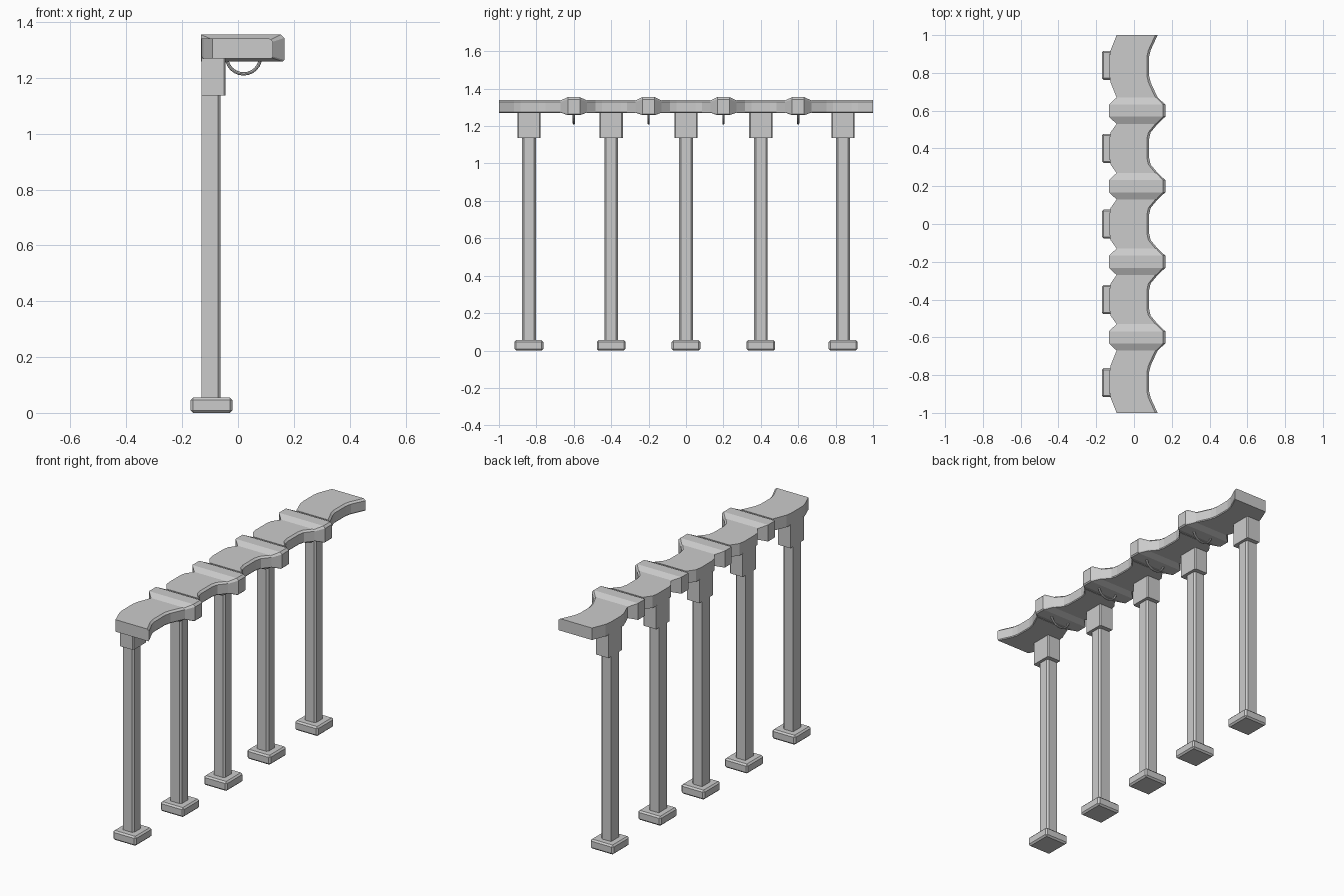
import bpy, bmesh, math

if "Cube" in bpy.data.objects:
    bpy.data.objects.remove(bpy.data.objects["Cube"])

POSTS = [-0.84, -0.4, 0, 0.4, 0.84]
CAPS = [-0.6, -0.2, 0.2, 0.6]


def finish(name, bm):
    bmesh.ops.recalc_face_normals(bm, faces=bm.faces)
    me = bpy.data.meshes.new(name)
    bm.to_mesh(me)
    bm.free()
    ob = bpy.data.objects.new(name, me)
    bpy.context.collection.objects.link(ob)
    return ob


def loft(name, sections):
    """Skin closed rings of equal length and cap both ends."""
    bm = bmesh.new()
    rings = [[bm.verts.new(p) for p in s] for s in sections]
    n = len(rings[0])
    for a, b in zip(rings, rings[1:]):
        for i in range(n):
            bm.faces.new((a[i], a[(i + 1) % n], b[(i + 1) % n], b[i]))
    bm.faces.new(rings[0])
    bm.faces.new(rings[-1])
    return finish(name, bm)


def box(name, x0, x1, y0, y1, z0, z1, pick=None, width=0.01):
    """Box with bevelled edges; pick chooses which edges are bevelled."""
    bm = bmesh.new()
    bmesh.ops.create_cube(bm, size=1)
    for v in bm.verts:
        v.co = (x1 if v.co.x > 0 else x0, y1 if v.co.y > 0 else y0, z1 if v.co.z > 0 else z0)
    edges = [e for e in bm.edges if pick is None or pick(*e.verts)]
    bmesh.ops.bevel(bm, geom=edges, offset=width, segments=1, affect='EDGES', profile=0.5)
    return finish(name, bm)


for y in POSTS:
    # foot plate, post with chamfered inner edges, top bracket
    box("foot", -0.17, -0.02, y - 0.077, y + 0.077, 0, 0.055, width=0.009)
    inner = lambda a, b: a.co.x > -0.08 and b.co.x > -0.08 and abs(a.co.z - b.co.z) > 0.01
    box("post", -0.13, -0.062, y - 0.037, y + 0.037, 0.04, 1.16, inner, 0.01)
    box("bracket", -0.13, -0.045, y - 0.062, y + 0.062, 1.137, 1.275, inner, 0.006)

    # wavy deck slab, bulging at the back and hollowed at the front
    half = 0.16 if abs(y) > 0.5 else 0.13
    outer = math.copysign(1, y)
    lo, hi = y - half, y + half
    if abs(y) > 0.5:
        lo, hi = sorted((outer, outer * 0.67))
    mid = (lo + hi) / 2
    rows = [(lo, -0.092, 0.125), (mid - 0.085, -0.124, 0.088), (mid - 0.05, -0.13, 0.08),
            (mid + 0.05, -0.13, 0.08), (mid + 0.085, -0.124, 0.088), (hi, -0.092, 0.125)]
    loft("deck_slab", [[(b, yy, 1.27), (f - 0.004, yy, 1.27), (f, yy, 1.275), (f, yy, 1.33),
                        (f - 0.012, yy, 1.34), (b, yy, 1.34)] for yy, b, f in rows])

for y in CAPS:
    # faceted joint block between slabs
    small = (-0.092, 0.125, 1.272, 1.337, 0.008)
    big = (-0.133, 0.166, 1.258, 1.355, 0.012)
    sections = []
    for dy, (a, b, z0, z1, c) in ((-0.07, small), (-0.032, big), (0.032, big), (0.07, small)):
        sections.append([(a, y + dy, z0), (b - c / 2, y + dy, z0), (b, y + dy, z0 + c / 2),
                         (b, y + dy, z1 - c), (b - c, y + dy, z1), (a, y + dy, z1)])
    loft("joint_block", sections)

    # hanging half ring under the block
    arc = []
    for i in range(13):
        t = math.pi * (1 + i / 12)
        arc.append([(0.02 + (0.061 + 0.006 * math.cos(k)) * math.cos(t), y + 0.006 * math.sin(k),
                     1.275 + (0.061 + 0.006 * math.cos(k)) * math.sin(t))
                    for k in [math.pi * j / 4 for j in range(8)]])
    loft("half_ring", arc)
